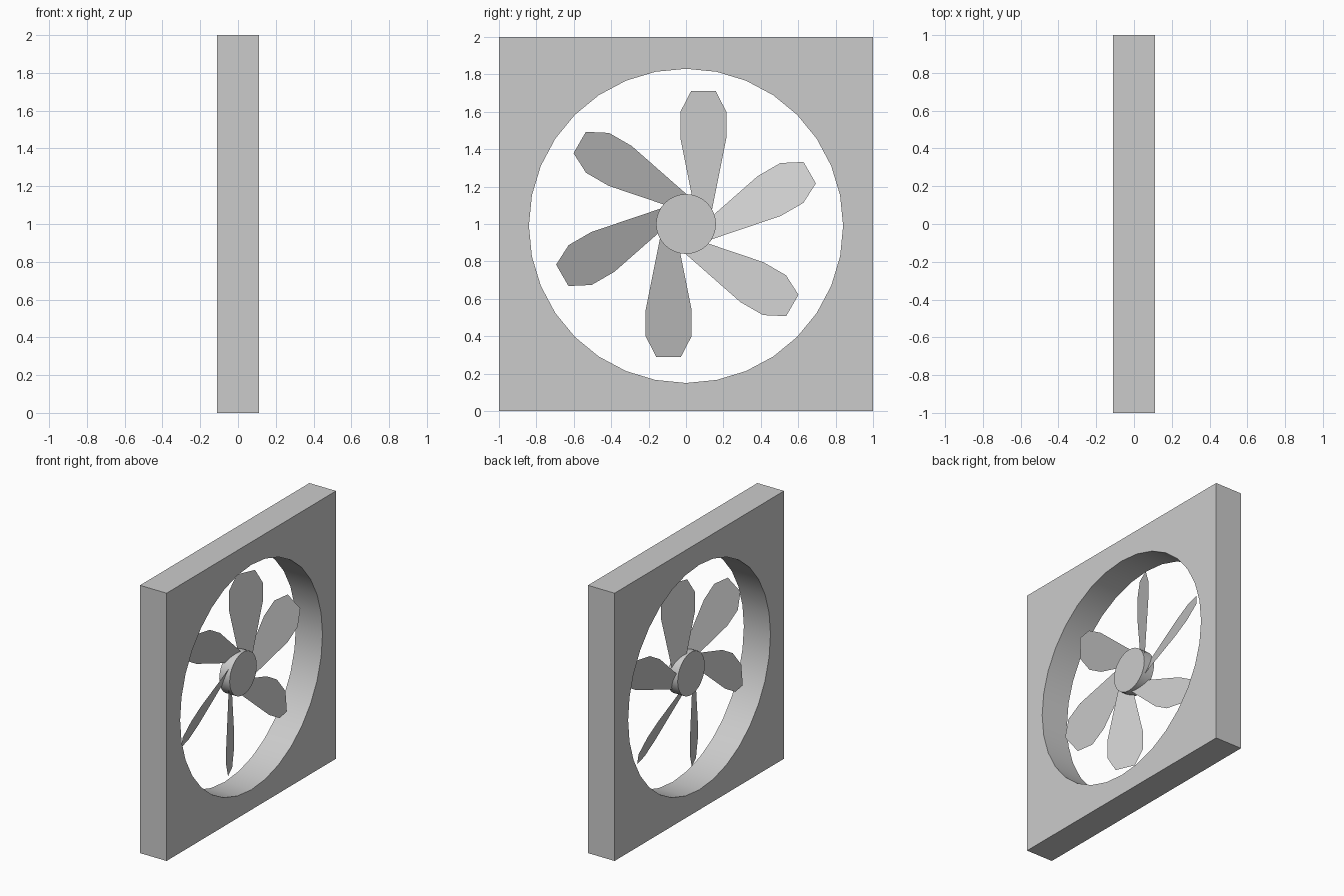
import bpy, bmesh
from math import sin, cos, pi, radians
from mathutils import Matrix, Vector

if "Cube" in bpy.data.objects:
    bpy.data.objects.remove(bpy.data.objects["Cube"])

SIDES = 32


def finish(bm, name, smooth=False):
    bmesh.ops.recalc_face_normals(bm, faces=bm.faces)
    mesh = bpy.data.meshes.new(name)
    bm.to_mesh(mesh)
    bm.free()
    ob = bpy.data.objects.new(name, mesh)
    bpy.context.collection.objects.link(ob)
    if smooth:
        bpy.ops.object.select_all(action='DESELECT')
        ob.select_set(True)
        bpy.context.view_layer.objects.active = ob
        bpy.ops.object.shade_smooth_by_angle(angle=radians(30))
    return ob


# Square frame with a round opening: a closed section swept around the axis
bm = bmesh.new()
half, hole_r, hole_z = 0.11, 0.84, 0.99
sections = []
for i in range(SIDES):
    a = 2 * pi * i / SIDES
    c, s = cos(a), sin(a)
    k = 1 / max(abs(c), abs(s))
    inner = (hole_r * c, hole_z + hole_r * s)
    outer = (k * c, 1 + k * s)
    sections.append([bm.verts.new((x, *p)) for x, p in
                     ((-half, inner), (half, inner), (half, outer), (-half, outer))])
for i in range(SIDES):
    p, q = sections[i], sections[(i + 1) % SIDES]
    for j in range(4):
        n = (j + 1) % 4
        bm.faces.new((p[j], p[n], q[n], q[j]))
finish(bm, "frame", True)

# Hub disc
bm = bmesh.new()
bmesh.ops.create_cone(bm, cap_ends=True, segments=SIDES, radius1=0.16, radius2=0.16, depth=0.086,
                      matrix=Matrix.Translation((0, 0, 1)) @ Matrix.Rotation(pi / 2, 4, 'Y'))
finish(bm, "hub", True)

# Six flat pitched blades, each offset sideways from the hub axis
half_outline = [(0.043, 0.06), (0.123, 0.46), (0.123, 0.60), (0.066, 0.71)]
outline = half_outline + [(-w, r) for w, r in reversed(half_outline)]
pitch = 0.44  # depth gained per unit of width
for i in range(6):
    bm = bmesh.new()
    turn = Matrix.Translation((0, 0, 1)) @ Matrix.Rotation(i * pi / 3, 4, 'X')
    bm.faces.new([bm.verts.new(turn @ Vector((pitch * w, 0.093 + w, r))) for w, r in outline])
    finish(bm, f"blade_{i + 1}")
